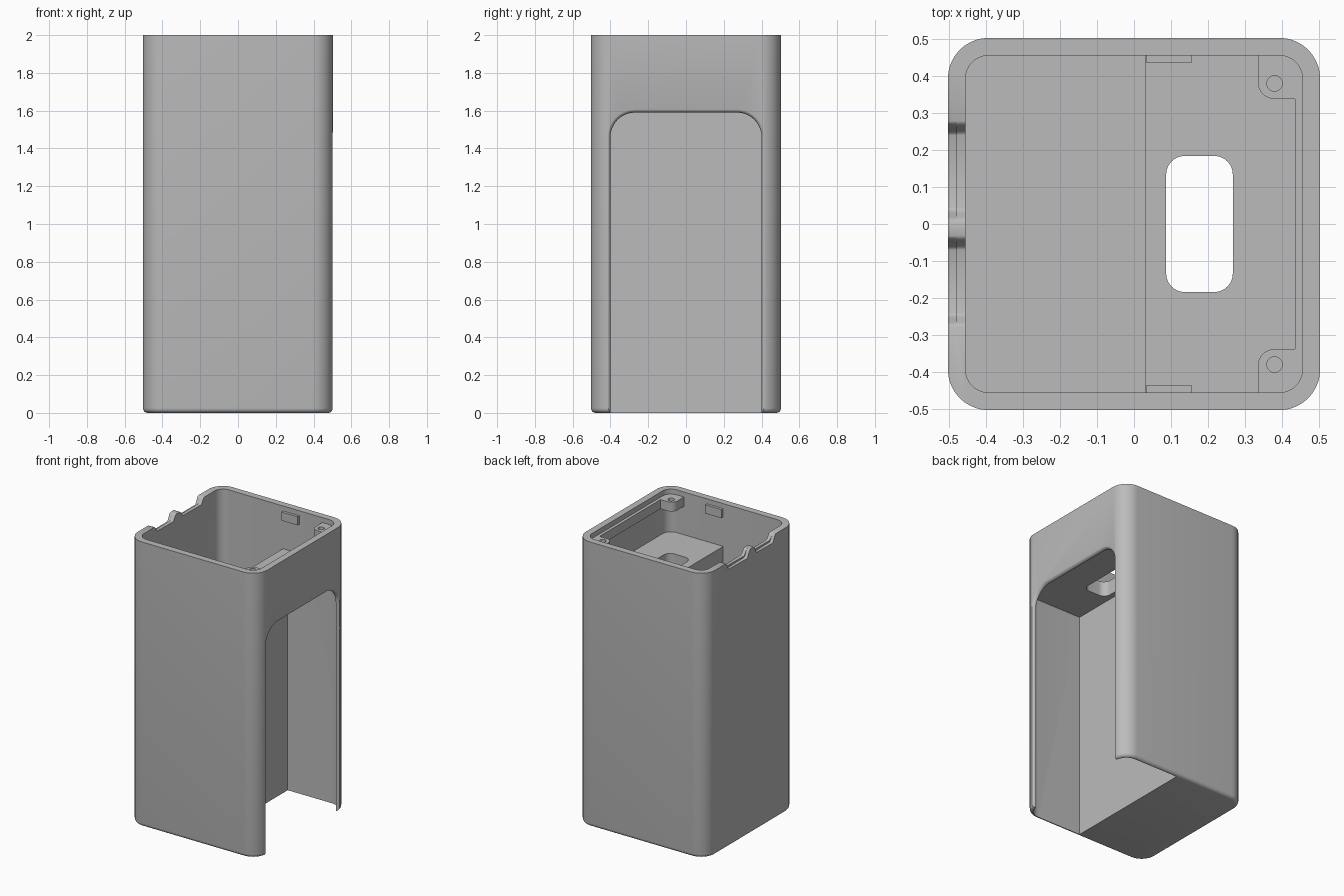
import bpy, bmesh, math
from mathutils import Vector

if "Cube" in bpy.data.objects:
    bpy.data.objects.remove(bpy.data.objects["Cube"], do_unlink=True)

grey = bpy.data.materials.new("plain_grey")
grey.use_nodes = True
COLOUR = (0.5, 0.5, 0.5, 1)
grey.diffuse_color = COLOUR
grey.node_tree.nodes["Principled BSDF"].inputs["Base Color"].default_value = COLOUR


def outline(x0, x1, y0, y1, radii, steps=10):
    """Rounded rectangle, radii from the low corner counter-clockwise."""
    corners = [(x0, y0, 1, 1), (x1, y0, -1, 1), (x1, y1, -1, -1), (x0, y1, 1, -1)]
    points = []
    for i, ((x, y, sx, sy), r) in enumerate(zip(corners, radii)):
        if r == 0:
            points.append((x, y))
            continue
        for k in range(steps + 1):
            a = math.pi + math.pi / 2 * (i + k / steps)
            points.append((x + sx * r + r * math.cos(a), y + sy * r + r * math.sin(a)))
    return points


def loft(name, rings):
    """Closed solid through rings that share a point count."""
    bm = bmesh.new()
    loops = [[bm.verts.new(p) for p in ring] for ring in rings]
    for a, b in zip(loops, loops[1:]):
        for i in range(len(a)):
            j = (i + 1) % len(a)
            bm.faces.new((a[i], a[j], b[j], b[i]))
    bm.faces.new(loops[0])
    bm.faces.new(loops[-1])
    bmesh.ops.recalc_face_normals(bm, faces=bm.faces)
    mesh = bpy.data.meshes.new(name)
    bm.to_mesh(mesh)
    bm.free()
    mesh.materials.append(grey)
    ob = bpy.data.objects.new(name, mesh)
    bpy.context.collection.objects.link(ob)
    return ob


def block(name, points, z0, z1):
    return loft(name, [[(x, y, z) for x, y in points] for z in (z0, z1)])


def cut(target, cutter):
    cutter.hide_render = True
    mod = target.modifiers.new("cut", "BOOLEAN")
    mod.operation = "DIFFERENCE"
    mod.solver = "EXACT"
    mod.object = cutter
    bpy.context.view_layer.objects.active = target
    bpy.ops.object.modifier_apply(modifier=mod.name)
    bpy.data.objects.remove(cutter, do_unlink=True)


def smooth(ob):
    bpy.ops.object.select_all(action="DESELECT")
    ob.select_set(True)
    bpy.context.view_layer.objects.active = ob
    bpy.ops.object.shade_smooth_by_angle(angle=math.radians(32))


# Outer shell with a softened bottom edge
H = 0.503
FILLET = 0.025
rings = []
for k in range(6):
    a = math.pi / 2 * k / 5
    d = FILLET * (1 - math.sin(a))
    e = H - d
    rings.append([(x, y, FILLET * (1 - math.cos(a)))
                  for x, y in outline(-e, e, -e, e, [0.11 - d] * 4)])
rings.append([(x, y, 2) for x, y, z in rings[-1]])
housing = loft("housing", rings)

# Upper chamber and the deep well beside the alcove
IN = 0.456
cut(housing, block("chamber_cutter", outline(-IN, IN, -IN, IN, [0.065] * 4), 1.7, 2.1))
cut(housing, block("well_cutter",
                   outline(-IN, 0.03, -IN, IN, [0.065, 0, 0, 0.065]), 0.05, 1.8))

# Alcove open at the bottom, with a thin wall around it
cut(housing, block("alcove_cutter",
                   outline(0.05, 0.48, -0.48, 0.48, [0, 0.085, 0.085, 0]), -0.1, 1.595))

# Arched doorway with a rounded outer edge
rings = []
for x, grow in [(0.3, 0), (0.485, 0), (0.491, 0.002), (0.497, 0.006),
                (0.501, 0.011), (0.503, 0.017), (0.52, 0.017)]:
    w = 0.4 + grow
    rings.append([(x, y, z) for y, z in
                  outline(-w, w, -0.2, 1.59 + grow, [0, 0, 0.13 + grow, 0.13 + grow])])
cut(housing, loft("doorway_cutter", rings))

# Cable slot through the platform
cut(housing, block("slot_cutter", outline(0.087, 0.267, -0.184, 0.184, [0.05] * 4), 1.5, 1.8))


# Two shallow rim notches with curved ends
def notch(y0, y1, x0, x1, depth):
    points = [(y0, 2.05), (y1, 2.05)]
    ease = [k / 8 for k in range(9)]
    curve = [(0.038 * t, depth * t * t * (3 - 2 * t)) for t in ease]
    points += [(y1 - dy, 2 - dz) for dy, dz in curve]
    points += [(y0 + dy, 2 - dz) for dy, dz in reversed(curve)]
    cut(housing, loft("notch_cutter", [[(x, y, z) for y, z in points] for x in (x0, x1)]))


for low, high in [(0.005, 0.278), (-0.278, -0.032)]:
    notch(low, high, -0.6, -0.4, 0.04)
    notch(low, high, -0.6, -0.48, 0.052)
smooth(housing)

# Screw bosses, snap tabs and rear ledge under the rim
for side, label in [(1, "back"), (-1, "front")]:
    lo, hi = sorted((side * 0.338, side * 0.47))
    radii = [0.045, 0, 0, 0] if side > 0 else [0, 0, 0, 0.045]
    boss = block(label + "_screw_boss", outline(0.335, 0.47, lo, hi, radii), 1.9, 1.965)
    hole = [(0.38 + 0.021 * math.cos(math.tau * k / 24),
             side * 0.38 + 0.021 * math.sin(math.tau * k / 24)) for k in range(24)]
    cut(boss, block("screw_hole_cutter", hole, 1.915, 2))
    smooth(boss)
    lo, hi = sorted((side * 0.437, side * 0.47))
    block(label + "_snap_tab", outline(0.032, 0.157, lo, hi, [0] * 4), 1.905, 1.965)
block("side_ledge", outline(0.435, 0.47, -0.34, 0.34, [0] * 4), 1.9, 1.965)
